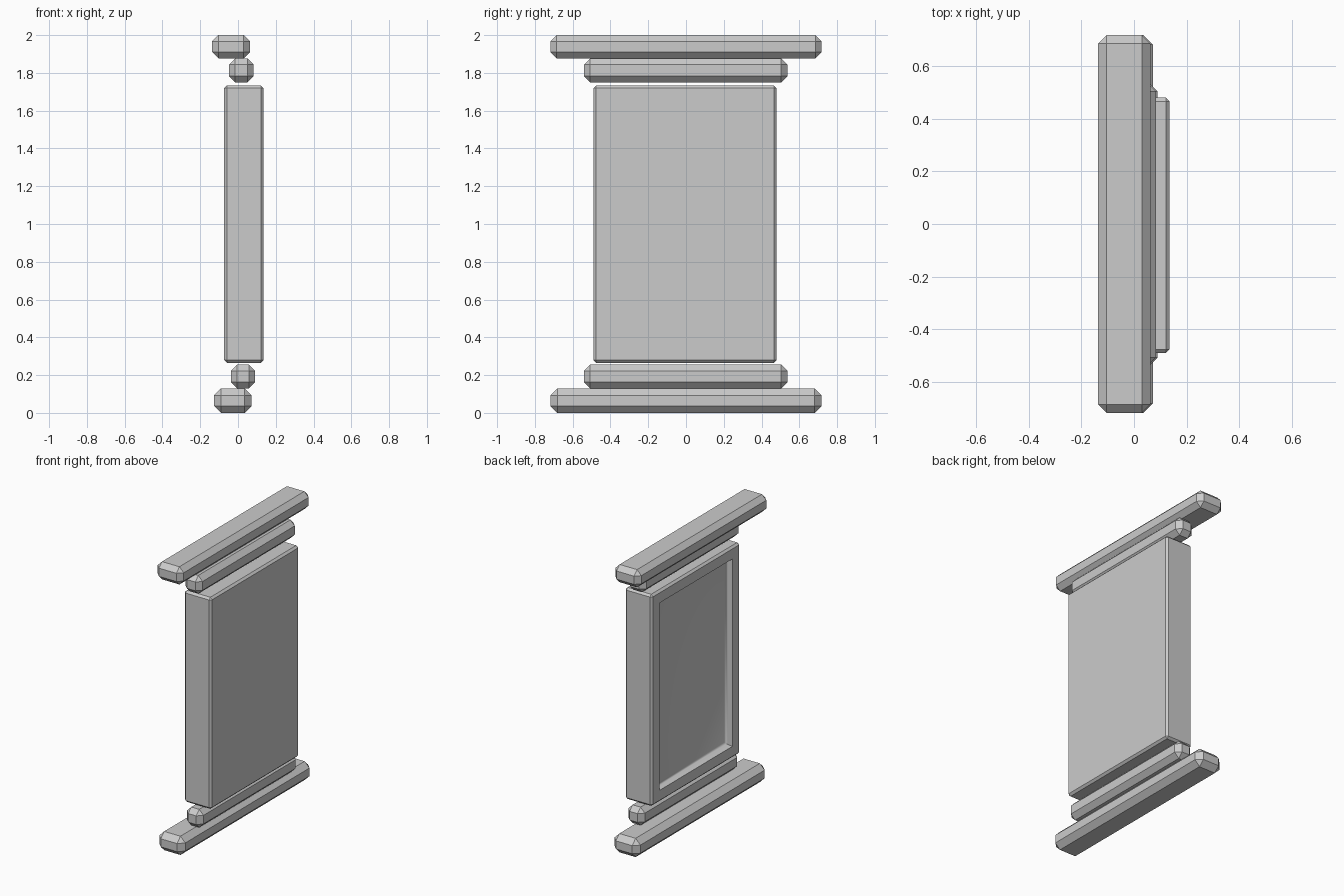
import bpy, bmesh, math

if "Cube" in bpy.data.objects:
    bpy.data.objects.remove(bpy.data.objects["Cube"])


def chamfered_block(name, x, y, z, chamfer, recess=False):
    """Box between (min, max) ranges with flat one-segment chamfers."""
    bm = bmesh.new()
    bmesh.ops.create_cube(bm, size=1)
    for v in bm.verts:
        for i, (lo, hi) in enumerate((x, y, z)):
            v.co[i] = hi if v.co[i] > 0 else lo
    bmesh.ops.bevel(bm, geom=bm.edges[:], offset=chamfer, segments=1,
                    profile=0.5, affect='EDGES')
    if recess:
        add_recess(bm)
    bmesh.ops.recalc_face_normals(bm, faces=bm.faces[:])
    mesh = bpy.data.meshes.new(name)
    bm.to_mesh(mesh)
    bm.free()
    obj = bpy.data.objects.new(name, mesh)
    bpy.context.collection.objects.link(obj)
    return obj


def add_recess(bm, rim=0.07, depth=0.045, cove=0.025, steps=4):
    """Sink the -x face behind a flat rim, with a coved wall."""
    bm.normal_update()
    face = min(bm.faces, key=lambda f: f.calc_center_median().x)

    def inset(width, sink):
        bmesh.ops.inset_region(bm, faces=[face], thickness=width,
                               use_even_offset=True)
        for v in face.verts:
            v.co.x += sink
        bm.normal_update()

    inset(rim, 0)
    for k in range(steps):
        a, b = (math.pi / 2 * n / steps for n in (k, k + 1))
        inset(cove * (math.cos(a) - math.cos(b)),
              depth * (math.sin(b) - math.sin(a)))


# Crossbars above and below the panel
chamfered_block("top_bar", (-0.137, 0.063), (-0.718, 0.718), (1.877, 2.0), 0.033)
chamfered_block("upper_molding", (-0.048, 0.083), (-0.54, 0.537), (1.75, 1.877), 0.033)
chamfered_block("lower_molding", (-0.037, 0.09), (-0.54, 0.537), (0.13, 0.256), 0.033)
chamfered_block("bottom_bar", (-0.127, 0.072), (-0.718, 0.718), (0.0, 0.13), 0.037)

# Main panel with a recessed back
panel = chamfered_block("panel", (-0.073, 0.135), (-0.49, 0.48), (0.265, 1.733),
                        0.014, recess=True)
bpy.context.view_layer.objects.active = panel
panel.select_set(True)
bpy.ops.object.shade_smooth_by_angle(angle=math.radians(35))
